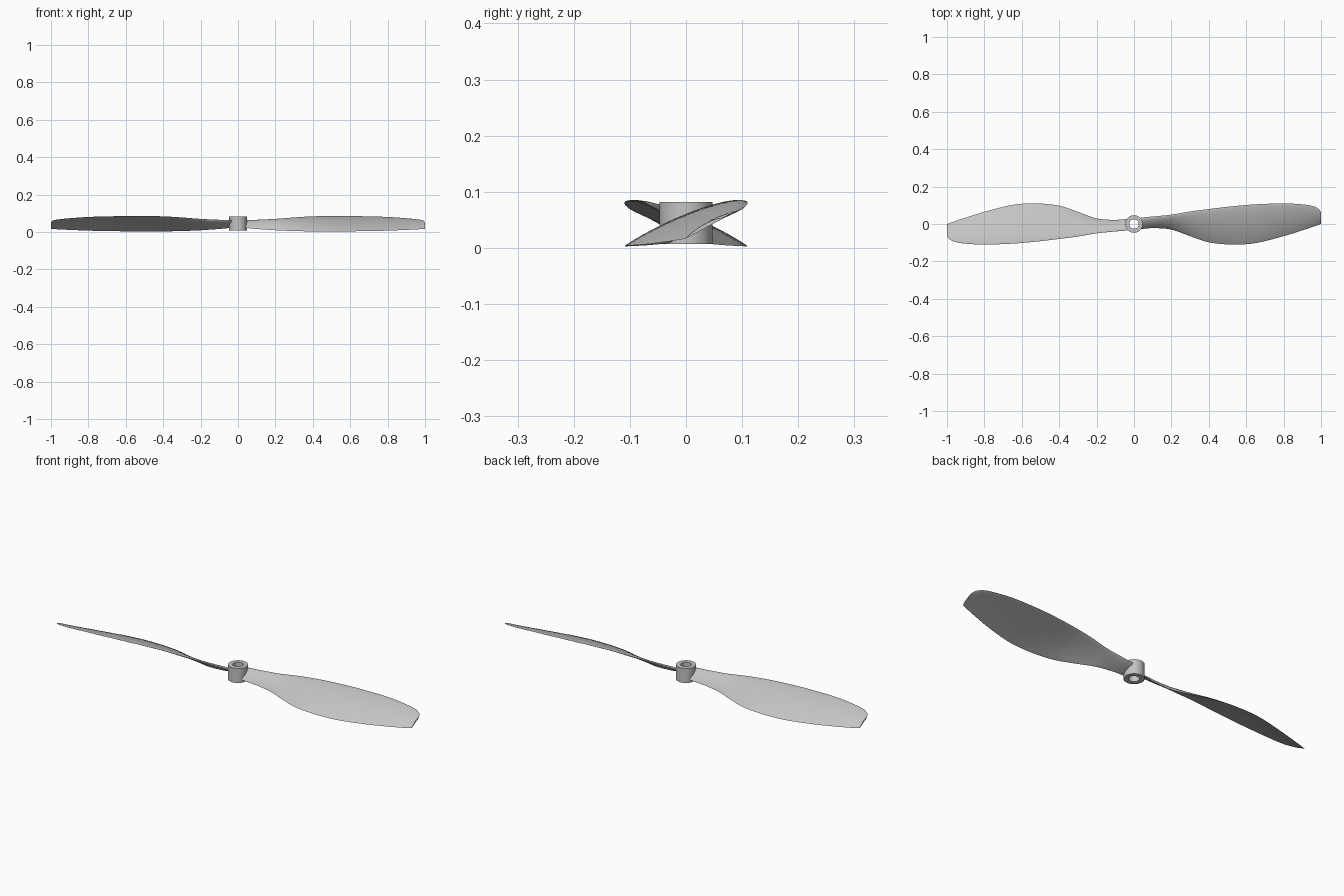
import bpy, bmesh, math
from mathutils import Vector, Matrix

cube = bpy.data.objects.get("Cube")
if cube:
    bpy.data.objects.remove(cube)

grey = bpy.data.materials.new("plain grey")
grey.use_nodes = True
colour = (0.55, 0.55, 0.55, 1)
grey.diffuse_color = colour
grey.node_tree.nodes["Principled BSDF"].inputs["Base Color"].default_value = colour

# Blade stations: x, trailing edge y and z, leading edge y and z
STATIONS = [
    (0.035, -0.028, 0.022, 0.034, 0.062),
    (0.1, -0.022, 0.016, 0.04, 0.064),
    (0.2, -0.03, 0.009, 0.05, 0.069),
    (0.3, -0.065, 0.005, 0.067, 0.077),
    (0.4, -0.098, 0.003, 0.08, 0.083),
    (0.53, -0.11, 0.003, 0.095, 0.085),
    (0.65, -0.102, 0.004, 0.105, 0.084),
    (0.8, -0.065, 0.007, 0.11, 0.08),
    (0.9, -0.034, 0.011, 0.105, 0.073),
    (0.96, -0.014, 0.014, 0.095, 0.067),
    (0.99, -0.003, 0.016, 0.078, 0.06),
    (1.0, 0.0, 0.017, 0.062, 0.052),
]
STEPS, SIDE = 5, 12


def smooth_stations():
    """Cubic interpolation through the stations, with slopes taken along x."""
    pts = [Vector(s) for s in STATIONS]
    last = len(pts) - 1
    slopes = []
    for i in range(last + 1):
        a, b = pts[max(i - 1, 0)], pts[min(i + 1, last)]
        slopes.append((b - a) / (b[0] - a[0]))
    for i in range(last):
        p, q = pts[i], pts[i + 1]
        h = q[0] - p[0]
        for k in range(STEPS):
            t = k / STEPS
            yield (p * (2*t**3 - 3*t**2 + 1) + slopes[i] * h * (t**3 - 2*t**2 + t)
                   + q * (3*t**2 - 2*t**3) + slopes[i + 1] * h * (t**3 - t**2))
    yield pts[last]


def section(s):
    """Cambered aerofoil loop between the trailing and leading edges."""
    x, ty, tz, ly, lz = s
    trail, lead = Vector((x, ty, tz)), Vector((x, ly, lz))
    chord = lead - trail
    normal = Vector((0, -chord.z, chord.y)).normalized()
    thick = 0.005 + 0.007 * max(0, 1 - x) ** 2

    def point(t, sign):
        camber = 0.035 * chord.length * 4 * t * (1 - t)
        half = thick * math.sqrt(max(0, 1 - t)) * t ** 0.8 * 1.6
        return trail + chord * t + normal * (camber + sign * half)

    ts = [(1 - math.cos(math.pi * i / SIDE)) / 2 for i in range(SIDE + 1)]
    return [point(t, 1) for t in ts] + [point(t, -1) for t in ts[-2:0:-1]]


def finish(name, bm, angle):
    bmesh.ops.recalc_face_normals(bm, faces=bm.faces)
    mesh = bpy.data.meshes.new(name)
    bm.to_mesh(mesh)
    bm.free()
    mesh.materials.append(grey)
    obj = bpy.data.objects.new(name, mesh)
    bpy.context.collection.objects.link(obj)
    bpy.ops.object.select_all(action='DESELECT')
    obj.select_set(True)
    bpy.context.view_layer.objects.active = obj
    bpy.ops.object.shade_smooth_by_angle(angle=math.radians(angle))
    return obj


def bridge(bm, a, b):
    for i in range(len(a)):
        j = (i + 1) % len(a)
        bm.faces.new((a[i], a[j], b[j], b[i]))


# Two twisted blades, half a turn apart
for name, turn in (("left_blade", 0), ("right_blade", math.pi)):
    bm = bmesh.new()
    rings = [[bm.verts.new(p) for p in section(s)] for s in smooth_stations()]
    for a, b in zip(rings, rings[1:]):
        bridge(bm, a, b)
    bm.faces.new(rings[0])
    bm.faces.new(rings[-1])
    bmesh.ops.rotate(bm, verts=bm.verts, cent=(0, 0, 0),
                     matrix=Matrix.Rotation(turn, 3, 'Z'))
    finish(name, bm, 50)

# Hub: a tube with a through hole
bm = bmesh.new()
profile = [(0.047, 0.007), (0.047, 0.082), (0.025, 0.082), (0.025, 0.007)]
COUNT = 48
rings = [[bm.verts.new((r * math.cos(math.tau * i / COUNT),
                        r * math.sin(math.tau * i / COUNT), z))
          for i in range(COUNT)] for r, z in profile]
for i in range(len(rings)):
    bridge(bm, rings[i], rings[(i + 1) % len(rings)])
finish("hub", bm, 30)
